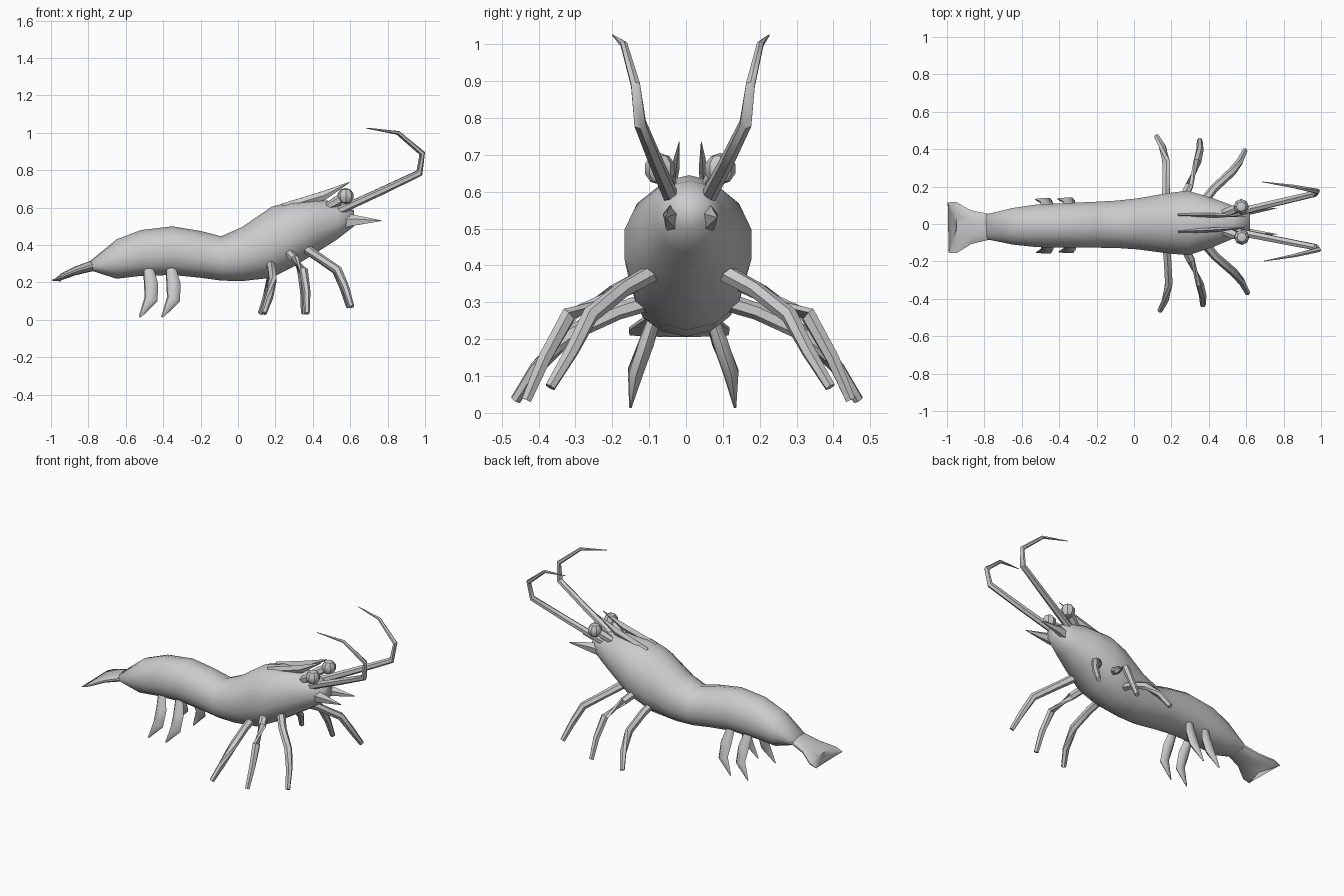
import bpy, bmesh
from math import sin, cos, pi, radians
from mathutils import Vector

cube = bpy.data.objects.get("Cube")
if cube:
    bpy.data.objects.remove(cube, do_unlink=True)

shell = bpy.data.materials.new("shell grey")
shell.use_nodes = True
shell.diffuse_color = (0.6, 0.6, 0.6, 1)
shell.node_tree.nodes["Principled BSDF"].inputs["Base Color"].default_value = (0.6, 0.6, 0.6, 1)


def finish(bm, name, angle, mirror):
    """Turn a bmesh into a shaded object, turned slightly off the x axis."""
    bmesh.ops.recalc_face_normals(bm, faces=bm.faces)
    mesh = bpy.data.meshes.new(name)
    bm.to_mesh(mesh)
    bm.free()
    mesh.materials.append(shell)
    obj = bpy.data.objects.new(name, mesh)
    bpy.context.collection.objects.link(obj)
    obj.rotation_euler.z = radians(1.1)
    if mirror:
        mod = obj.modifiers.new("Mirror", 'MIRROR')
        mod.use_axis = (False, True, False)
    bpy.ops.object.select_all(action='DESELECT')
    obj.select_set(True)
    bpy.context.view_layer.objects.active = obj
    bpy.ops.object.shade_smooth_by_angle(angle=radians(angle))
    return obj


def loft(name, rings, angle=60, mirror=False):
    """Skin a list of equal-sized point rings and cap both ends."""
    bm = bmesh.new()
    loops = [[bm.verts.new(p) for p in ring] for ring in rings]
    n = len(loops[0])
    for a, b in zip(loops, loops[1:]):
        for i in range(n):
            j = (i + 1) % n
            bm.faces.new((a[i], a[j], b[j], b[i]))
    bm.faces.new(loops[0])
    bm.faces.new(loops[-1])
    return finish(bm, name, angle, mirror)


def tube(name, path, radii, sides=6, flat=1.0, angle=50):
    """Mirrored tapering limb along a path; flat squashes it sideways."""
    pts = [Vector(p) for p in path]
    rings = []
    for i, p in enumerate(pts):
        d = (pts[min(i + 1, len(pts) - 1)] - pts[max(i - 1, 0)]).normalized()
        ref = Vector((0, 1, 0)) if abs(d.y) < 0.8 else Vector((1, 0, 0))
        u = d.cross(ref).normalized()
        v = d.cross(u)
        rings.append([p + radii[i] * (cos(t) * u + flat * sin(t) * v)
                      for t in (2 * pi * k / sides for k in range(sides))])
    return loft(name, rings, angle, mirror=True)


# Body: x, bottom, top, half width
sections = [
    (-0.79, 0.265, 0.315, 0.068),
    (-0.65, 0.22, 0.43, 0.10),
    (-0.52, 0.235, 0.48, 0.117),
    (-0.35, 0.24, 0.50, 0.122),
    (-0.20, 0.225, 0.475, 0.126),
    (-0.09, 0.21, 0.447, 0.130),
    (0.02, 0.207, 0.495, 0.140),
    (0.18, 0.225, 0.605, 0.165),
    (0.29, 0.28, 0.635, 0.177),
    (0.42, 0.36, 0.645, 0.135),
    (0.53, 0.43, 0.63, 0.09),
    (0.62, 0.50, 0.585, 0.052),
]
SIDES = 14


def body_ring(x, low, top, w):
    ring = []
    for k in range(SIDES):
        t = 2 * pi * k / SIDES + pi / 2
        s = sin(t)
        # the belly is squarer than the back
        c = cos(t) * (1.08 if s < -0.3 else 1.0)
        ring.append((x, w * c, (low + top) / 2 + (top - low) / 2 * s))
    return ring


loft("body", [body_ring(*s) for s in sections], 70)


# Tail fan: flattened, flaring and notched in the middle
def tail_ring(x, z, w, thick, notch):
    return [(x + notch * (1 - abs(cos(t))), w * cos(t), z + thick * sin(t))
            for t in (2 * pi * k / SIDES + pi / 2 for k in range(SIDES))]


loft("tail_fan", [
    tail_ring(-0.77, 0.292, 0.070, 0.030, 0),
    tail_ring(-0.87, 0.262, 0.092, 0.024, 0),
    tail_ring(-0.95, 0.228, 0.140, 0.018, 0),
    tail_ring(-0.995, 0.212, 0.138, 0.006, 0.05),
], 50)

# Walking legs
legs = {
    "rear_leg": [(0.17, 0.08, 0.31), (0.175, 0.19, 0.275), (0.18, 0.32, 0.215),
                 (0.16, 0.41, 0.12), (0.13, 0.465, 0.035)],
    "middle_leg": [(0.25, 0.09, 0.38), (0.30, 0.20, 0.325), (0.345, 0.325, 0.265),
                   (0.36, 0.39, 0.15), (0.36, 0.44, 0.035)],
    "front_leg": [(0.35, 0.08, 0.39), (0.43, 0.18, 0.335), (0.53, 0.27, 0.265),
                  (0.57, 0.32, 0.17), (0.60, 0.38, 0.07)],
}
for name, path in legs.items():
    tube(name, path, [0.026, 0.023, 0.023, 0.020, 0.015])

# Swimming legs under the abdomen
for name, x in (("rear_swimmeret", -0.48), ("front_swimmeret", -0.36)):
    tube(name, [(x, 0.07, 0.28), (x + 0.015, 0.10, 0.19), (x + 0.015, 0.13, 0.11),
                (x - 0.045, 0.142, 0.015)],
         [0.026, 0.036, 0.034, 0.004], flat=0.65)

# Long antennae
tube("antenna", [(0.52, 0.045, 0.575), (0.76, 0.098, 0.685), (0.97, 0.143, 0.785),
                 (0.985, 0.156, 0.89), (0.855, 0.185, 1.0), (0.69, 0.212, 1.025)],
     [0.022, 0.020, 0.018, 0.014, 0.010, 0.002])

# Horns over the eyes
tube("horn", [(0.24, 0.045, 0.60), (0.46, 0.038, 0.665), (0.595, 0.030, 0.735)],
     [0.022, 0.024, 0.002], sides=4, flat=0.5)

# Mouth spikes
tube("mouth_spike", [(0.50, 0.035, 0.51), (0.61, 0.055, 0.53), (0.765, 0.07, 0.53)],
     [0.04, 0.034, 0.002], sides=5, flat=0.6)

# Eyes on short stalks
tube("eye_stalk", [(0.47, 0.045, 0.60), (0.53, 0.065, 0.635), (0.57, 0.08, 0.66)],
     [0.02, 0.026, 0.02])
bm = bmesh.new()
bmesh.ops.create_uvsphere(bm, u_segments=8, v_segments=5, radius=0.043)
bmesh.ops.translate(bm, verts=bm.verts, vec=(0.575, 0.082, 0.662))
finish(bm, "eye", 35, True)
